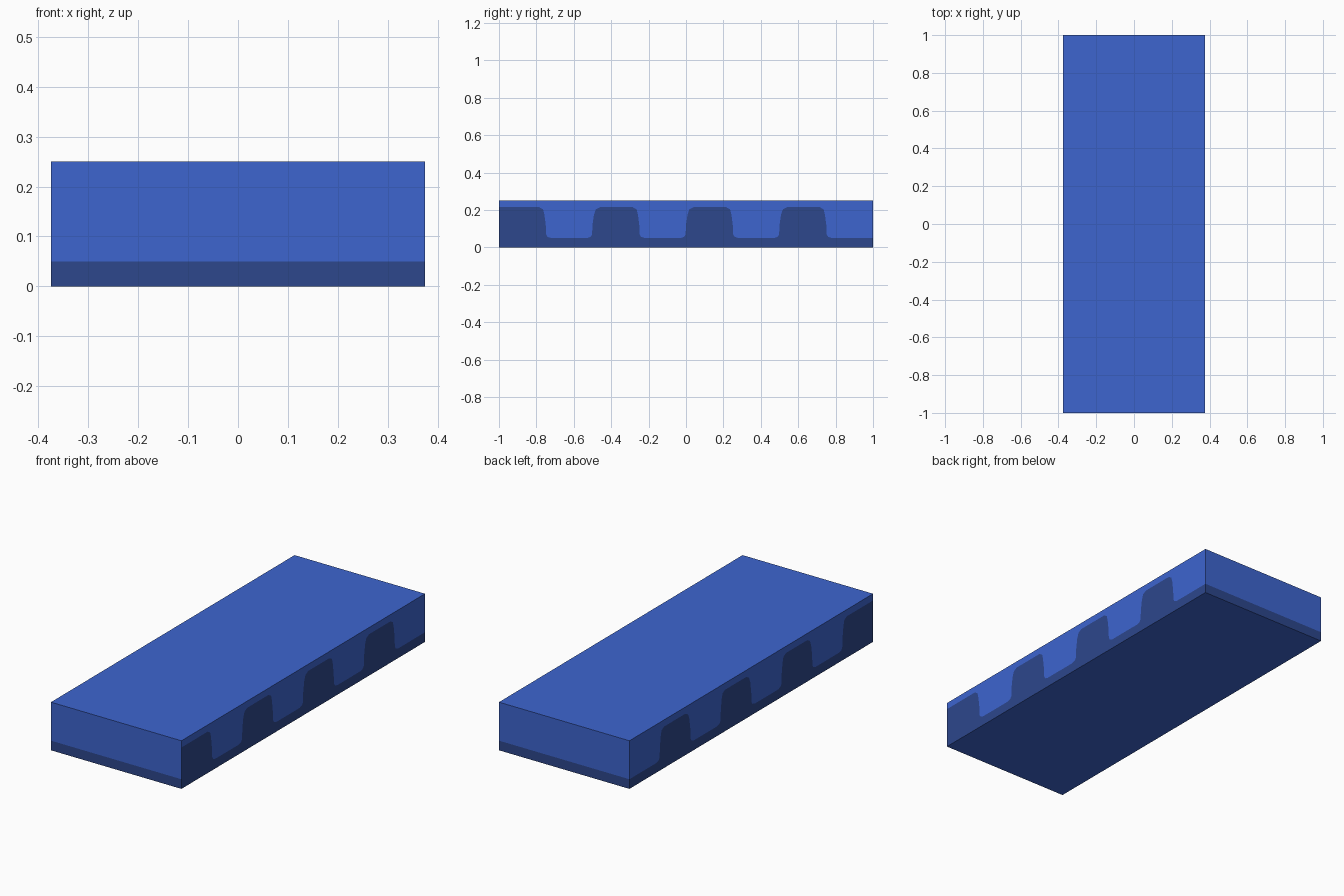
import bpy
import bmesh

if "Cube" in bpy.data.objects:
    bpy.data.objects.remove(bpy.data.objects["Cube"])

HX, HY, H = 0.375, 1.0, 0.25   # half width, half length, height
LOW, HIGH = 0.05, 0.215        # bottom of the drips, top of the dark humps


def material(name, rgb):
    m = bpy.data.materials.new(name)
    m.diffuse_color = (*rgb, 1.0)
    m.use_nodes = True
    m.node_tree.nodes["Principled BSDF"].inputs["Base Color"].default_value = m.diffuse_color
    return m


light = material("light blue", (0.047, 0.130, 0.625))
dark = material("dark blue", (0.026, 0.063, 0.262))
LIGHT, DARK = 0, 1

# Wavy border between the dark base and the light drips, along y
rise = [(-0.03, LOW), (-0.01, 0.056), (-0.002, 0.07), (0.0, 0.12),
        (0.008, 0.175), (0.018, 0.203), (0.04, HIGH)]
fall = [(0.215, HIGH), (0.236, 0.203), (0.243, 0.175), (0.25, 0.12),
        (0.252, 0.07), (0.26, 0.056), (0.28, LOW)]
border = [(-HY, HIGH)]
for i in range(4):
    start = -1.0 + 0.5 * i
    if i:
        border += [(start + y, z) for y, z in rise]
    border += [(start + y, z) for y, z in fall]
border.append((HY, LOW))

bm = bmesh.new()


def face(points, mat):
    f = bm.faces.new([bm.verts.new(p) for p in points])
    f.material_index = mat


# Long sides: dark humps below, light drips above
dark_side = [(HY, 0), (-HY, 0), (-HY, LOW)] + border
light_side = [(HY, H), (-HY, H)] + border
for x in (-HX, HX):
    face([(x, y, z) for y, z in dark_side], DARK)
    face([(x, y, z) for y, z in light_side], LIGHT)

# Short ends: low dark band, light above
for y, levels in ((-HY, (0, LOW, HIGH, H)), (HY, (0, LOW, H))):
    for a, b in zip(levels, levels[1:]):
        face([(-HX, y, a), (HX, y, a), (HX, y, b), (-HX, y, b)],
             DARK if b <= LOW else LIGHT)

# Top and underside
for z in (0, H):
    face([(-HX, -HY, z), (HX, -HY, z), (HX, HY, z), (-HX, HY, z)], LIGHT)

bmesh.ops.remove_doubles(bm, verts=bm.verts[:], dist=1e-5)
bmesh.ops.recalc_face_normals(bm, faces=bm.faces[:])
bmesh.ops.triangulate(bm, faces=[f for f in bm.faces if len(f.verts) > 4])

mesh = bpy.data.meshes.new("slab")
bm.to_mesh(mesh)
bm.free()
mesh.materials.append(light)
mesh.materials.append(dark)
slab = bpy.data.objects.new("slab", mesh)
bpy.context.collection.objects.link(slab)
